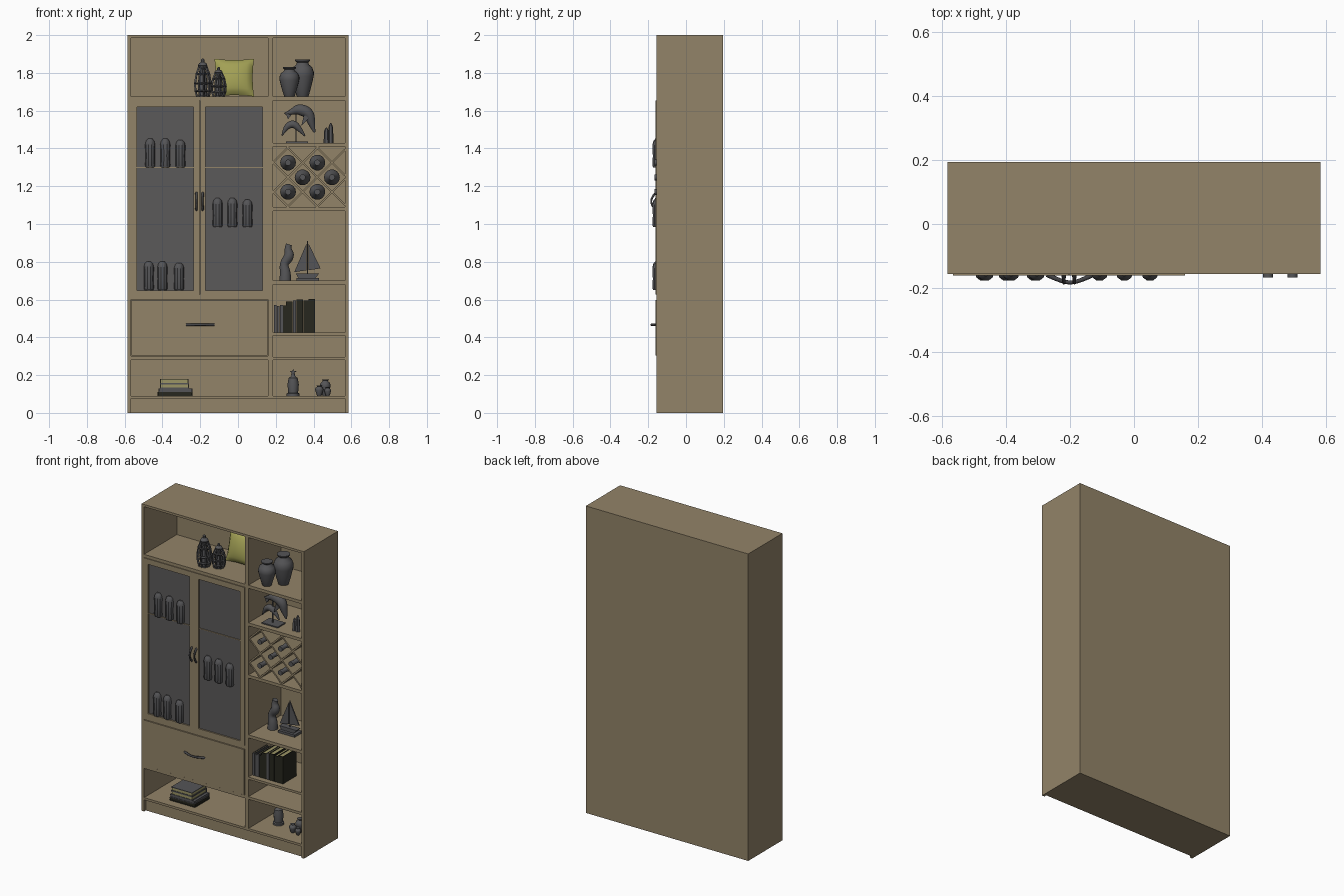
import bpy, bmesh, math
from mathutils import Vector, Matrix

if "Cube" in bpy.data.objects:
    bpy.data.objects.remove(bpy.data.objects["Cube"])


def material(name, r, g, b):
    m = bpy.data.materials.new(name)
    m.diffuse_color = (r, g, b, 1)
    m.use_nodes = True
    m.node_tree.nodes["Principled BSDF"].inputs["Base Color"].default_value = m.diffuse_color
    return m


WOOD = material("wood", 0.29, 0.23, 0.14)
GLASS = material("smoked_glass", 0.105, 0.1, 0.1)
GREY = material("grey_ceramic", 0.09, 0.09, 0.095)
METAL = material("dark_metal", 0.06, 0.06, 0.065)
GREEN = material("cushion_green", 0.36, 0.35, 0.09)
PAGES = material("book_pages", 0.33, 0.30, 0.13)
BLACK = material("black_cover", 0.02, 0.02, 0.013)


def finish(name, bm, mats, smooth=None):
    bmesh.ops.recalc_face_normals(bm, faces=bm.faces)
    me = bpy.data.meshes.new(name)
    bm.to_mesh(me)
    bm.free()
    for m in mats:
        me.materials.append(m)
    if smooth:
        me.shade_smooth()
        me.set_sharp_from_angle(angle=math.radians(smooth))
    ob = bpy.data.objects.new(name, me)
    bpy.context.collection.objects.link(ob)
    return ob


def boxes(name, items, *mats):
    """items: (x0, x1, y0, y1, z0, z1[, material index])"""
    bm = bmesh.new()
    for it in items:
        x0, x1, y0, y1, z0, z1 = it[:6]
        mat = Matrix.Translation(((x0 + x1) / 2, (y0 + y1) / 2, (z0 + z1) / 2)) @ \
            Matrix.Diagonal((x1 - x0, y1 - y0, z1 - z0, 1))
        vs = bmesh.ops.create_cube(bm, size=1, matrix=mat)["verts"]
        if len(it) > 6:
            for f in {f for v in vs for f in v.link_faces}:
                f.material_index = it[6]
    return finish(name, bm, mats)


def lathe(name, profile, loc, mat=GREY, n=16, smooth=40):
    bm = bmesh.new()
    rings = [[bm.verts.new((r * math.cos(2 * math.pi * i / n), r * math.sin(2 * math.pi * i / n), z))
              for i in range(n)] for r, z in profile]
    for a, b in zip(rings, rings[1:]):
        for i in range(n):
            bm.faces.new((a[i], a[(i + 1) % n], b[(i + 1) % n], b[i]))
    bm.faces.new(rings[0])
    bm.faces.new(rings[-1])
    ob = finish(name, bm, [mat], smooth)
    ob.location = loc
    return ob


def prism(name, pts, y0, y1, mat):
    """Outline in x-z, extruded along y."""
    bm = bmesh.new()
    f = bm.faces.new([bm.verts.new((x, y0, z)) for x, z in pts])
    ext = bmesh.ops.extrude_face_region(bm, geom=[f])["geom"]
    bmesh.ops.translate(bm, vec=(0, y1 - y0, 0), verts=[v for v in ext if isinstance(v, bmesh.types.BMVert)])
    return finish(name, bm, [mat])


def tube(name, pts, mat, res=3):
    """Smooth tube through (x, y, z, radius) points."""
    cu = bpy.data.curves.new(name + "_path", "CURVE")
    cu.dimensions = "3D"
    cu.bevel_depth, cu.bevel_resolution, cu.resolution_u, cu.use_fill_caps = 1, res, 4, True
    sp = cu.splines.new("NURBS")
    sp.points.add(len(pts) - 1)
    for p, (x, y, z, r) in zip(sp.points, pts):
        p.co, p.radius = (x, y, z, 1), r
    sp.use_endpoint_u, sp.order_u = True, 3
    tmp = bpy.data.objects.new(name + "_tmp", cu)
    bpy.context.collection.objects.link(tmp)
    dg = bpy.context.evaluated_depsgraph_get()
    me = bpy.data.meshes.new_from_object(tmp.evaluated_get(dg))
    bpy.data.objects.remove(tmp)
    bm = bmesh.new()
    bm.from_mesh(me)
    bpy.data.meshes.remove(me)
    return finish(name, bm, [mat], 50)


# Carcass
F, B, XL, XR, M0, M1 = -0.157, 0.195, -0.567, 0.567, 0.16, 0.185
boxes("side_panels", [(-0.585, XL, F, B, 0, 2), (XR, 0.585, F, B, 0, 2)], WOOD)
boxes("top_panel", [(XL, XR, F, B, 1.985, 2)], WOOD)
boxes("back_panel", [(XL, XR, 0.18, B, 0, 1.985)], WOOD)
boxes("plinth", [(XL, XR, F + 0.018, 0.18, 0, 0.075)], WOOD)
boxes("bottom_shelf", [(XL, XR, F, 0.18, 0.075, 0.09)], WOOD)
boxes("divider", [(M0, M1, F, 0.18, 0.09, 1.985)], WOOD)
boxes("left_shelves", [(XL, M0, F, 0.18, a, b) for a, b in
                       ((1.655, 1.675), (0.60, 0.626), (0.28, 0.30))], WOOD)
boxes("right_shelves", [(M1, XR, F, 0.18, a, b) for a, b in
                        ((1.655, 1.675), (1.41, 1.43), (1.07, 1.09), (0.68, 0.70),
                         (0.41, 0.425), (0.28, 0.297))], WOOD)

# Glazed doors, drawer and handles
for side, x0, x1 in (("left", -0.567, -0.205), ("right", -0.202, 0.16)):
    D0, D1, w = -0.162, -0.142, 0.031
    boxes(side + "_door_frame", [(x0, x0 + w, D0, D1, 0.626, 1.655), (x1 - w, x1, D0, D1, 0.626, 1.655),
                                 (x0 + w, x1 - w, D0, D1, 0.626, 0.647),
                                 (x0 + w, x1 - w, D0, D1, 1.62, 1.655)], WOOD)
    boxes(side + "_door_glass", [(x0 + w, x1 - w, -0.153, -0.148, 0.647, 1.62)], GLASS)
    boxes(side + "_inner_shelf", [(x0 + w, x1 - w, -0.159, 0.18, 1.297, 1.301)], WOOD)
boxes("drawer_front", [(-0.563, 0.157, -0.162, -0.14, 0.303, 0.598)], WOOD)
for side, x in (("left", -0.22), ("right", -0.187)):
    tube(side + "_door_handle", [(x, -0.158, 1.075, .007), (x, -0.172, 1.085, .006), (x, -0.188, 1.12, .005),
                                 (x, -0.172, 1.155, .006), (x, -0.158, 1.165, .007)], METAL)
tube("drawer_handle", [(-0.272, -0.158, .467, .008), (-0.255, -0.168, .467, .007), (-0.2, -0.188, .467, .006),
                       (-0.145, -0.168, .467, .007), (-0.128, -0.158, .467, .008)], METAL)

# Bottles showing through the doors
for z, xs in ((1.30, (-.465, -.385, -.305)), (0.985, (-.108, -.03, .05)), (0.65, (-.472, -.4, -.312))):
    for i, x in enumerate(xs):
        h = 1 - 0.05 * (i == 2)
        lathe("cabinet_bottle", [(.023, 0), (.027, .01), (.025, .06), (.027, .12 * h),
                                 (.022, .14 * h), (.011, .152 * h)], (x, -0.152, z), n=10, smooth=30)

# Wine rack: diagonal boards clipped to the opening
bm = bmesh.new()
ZL, ZH = 1.09, 1.41
for s, offsets in ((-1, (1.356, 1.512, 1.667, 1.823)), (1, (0.672, 0.828, 0.983, 1.14))):
    for c in offsets:                         # z = c + s * x
        ends = sorted(((ZL - c) / s, (ZH - c) / s))
        xa, xb = max(ends[0], M1), min(ends[1], XR)
        mid = (xa + xb) / 2
        mat = Matrix.Translation((mid, 0.015, c + s * mid)) @ \
            Matrix.Rotation(-s * math.pi / 4, 4, "Y") @ \
            Matrix.Diagonal(((xb - xa) * math.sqrt(2), 0.33, 0.01, 1))
        bmesh.ops.create_cube(bm, size=1, matrix=mat)
finish("wine_rack", bm, [WOOD])
for x, z in ((.265, 1.325), (.42, 1.325), (.342, 1.247), (.497, 1.247), (.265, 1.17), (.42, 1.17)):
    front = 0.13 if x > 0.4 else 0.14
    ob = lathe("wine_bottle", [(.038, 0), (.042, .008), (.042, .17), (.034, .195), (.016, .218), (.013, .27),
                               (.016, .272), (.016, .297)], (x, front, z), n=14)
    ob.rotation_euler.x = math.pi / 2

# Woven vases and cushion
for x, y, h in ((-.187, -.08, .2), (-.103, -.05, .155)):
    w = 0.043 if h > .18 else 0.038
    ob = lathe("woven_vase", [(w * .75, 0), (w * .95, .15 * h), (w, .35 * h), (w * .8, .6 * h),
                              (w * .5, .78 * h)], (x, y, 1.675), n=9, smooth=None)
    mod = ob.modifiers.new("weave", "WIREFRAME")
    mod.thickness = 0.011
    lathe("woven_vase_core", [(w * .5, 0), (w * .6, .35 * h), (w * .3, .78 * h), (w * .6, .82 * h),
                              (w * .45, .88 * h), (w * .2, .91 * h), (w * .22, .97 * h), (w * .1, h)],
          (x, y, 1.675), n=10)
bm = bmesh.new()
for sgn in (-1, 1):
    for v in bmesh.ops.create_grid(bm, x_segments=12, y_segments=12, size=1)["verts"]:
        u, t = v.co.x, v.co.y
        bulge = 0.04 * ((1 - u * u) * (1 - t * t)) ** 0.5 if abs(u) < .999 and abs(t) < .999 else 0
        v.co = Vector((u * .105 * (.93 + .07 * t * t), sgn * bulge, t * .103 * (.93 + .07 * u * u)))
bmesh.ops.remove_doubles(bm, verts=bm.verts, dist=1e-5)
cushion = finish("cushion", bm, [GREEN], 60)
cushion.location = (-.02, .075, 1.775)
cushion.rotation_euler.x = math.radians(-14)

# Vases
URN = [(.5, 0), (.55, .03), (.75, .25), (.98, .55), (1, .66), (.85, .79), (.55, .87), (.5, .92), (.66, .97), (.66, 1)]
for x, y, z, r, h in ((.272, -.09, 1.675, .053, .155), (.342, -.02, 1.675, .06, .195),
                      (.43, -.05, .09, .022, .055), (.462, -.02, .09, .028, .088), (.475, -.06, .09, .018, .045)):
    lathe("urn", [(a * r, b * h) for a, b in URN], (x, y, z), n=20)

# Leaping fish sculpture and two obelisks
Y = -0.08
tube("large_fish", [(.245, Y, 1.585, .004), (.28, Y, 1.59, .014), (.32, Y, 1.61, .031), (.375, Y, 1.59, .032),
                    (.39, Y, 1.53, .02), (.405, Y, 1.485, .005)], GREY)
tube("small_fish", [(.233, Y, 1.467, .003), (.25, Y, 1.51, .015), (.29, Y, 1.535, .022),
                    (.325, Y, 1.505, .016), (.355, Y, 1.465, .003)], GREY)
prism("fish_fins", [(.25, 1.59), (.285, 1.612), (.30, 1.595), (.285, 1.58), (.265, 1.555)], Y - .006, Y + .006, GREY)
prism("side_fin", [(.35, 1.58), (.375, 1.56), (.335, 1.52)], Y - .03, Y - .018, GREY)
boxes("fish_stand", [(.255, .37, Y - .04, Y + .04, 1.43, 1.437), (.305, .311, Y - .003, Y + .003, 1.437, 1.59)], GREY)
for x, h in ((.468, .08), (.491, .105)):
    lathe("obelisk", [(.015, 0), (.012, h * .8), (.003, h)], (x, -.085, 1.43), n=6, smooth=None)

# Abstract figure and sailing boat
tube("abstract_figure", [(.25, 0, .70, .032), (.252, 0, .74, .031), (.24, 0, .79, .022), (.275, 0, .83, .03),
                         (.262, 0, .87, .018), (.27, 0, .892, .017)], GREY)
prism("boat_hull", [(.32, .715), (.305, .738), (.43, .738), (.41, .715)], -.012, .028, GREY)
boxes("boat_base", [(.31, .43, -.03, .045, .70, .715)], GREY)
boxes("boat_mast", [(.366, .371, .005, .011, .738, .91)], GREY)
prism("boat_fore_sail", [(.362, .895), (.298, .745), (.362, .755)], .004, .012, GREY)
prism("boat_main_sail", [(.372, .90), (.372, .755), (.437, .765)], .004, .012, GREY)

# Upright books, spines to the front
x = 0.19
for w, h, mat in ((.014, .145, GREY), (.014, .14, GREY), (.015, .147, GREY), (.014, .143, BLACK), (.033, .165, BLACK),
                  (.018, .17, GREY), (.034, .175, BLACK), (.026, .17, BLACK), (.034, .177, BLACK)):
    y0, y1, z0, z1, c = -.12, .02, .425, .425 + h, .003
    boxes("upright_book", [(x, x + c, y0, y1, z0, z1), (x + w - c, x + w, y0, y1, z0, z1),
                           (x + c, x + w - c, y0, y0 + c, z0, z1),
                           (x + c, x + w - c, y0 + c, y1 - .004, z0 + .004, z1 - .004, 1)], mat, PAGES)
    x += w + .002

# Book stack, page edges to the front
for x0, x1, z0, z1, mat in ((-.425, -.24, .09, .11, BLACK), (-.42, -.242, .11, .13, GREY),
                            (-.412, -.26, .13, .155, GREY), (-.412, -.262, .155, .18, GREY)):
    y0, y1, c = -.10, .05, .004
    inner = 0 if z0 < .12 else 1
    boxes("stacked_book", [(x0, x1, y0, y1, z0, z0 + c), (x0, x1, y0, y1, z1 - c, z1),
                           (x0, x1, y1 - c, y1, z0 + c, z1 - c),
                           (x0 + .003, x1 - .003, y0 + .003, y1 - c, z0 + c, z1 - c, inner)], mat, PAGES)

# Jar with star finial
lathe("finial_jar", [(.034, 0), (.034, .012), (.026, .016), (.03, .06), (.024, .095), (.01, .105), (.006, .118)],
      (.292, 0, .09), n=12)
prism("star_finial", [(.292 + r * math.sin(i * math.pi / 5), .215 + r * math.cos(i * math.pi / 5))
                      for i in range(10) for r in [(.018, .008)[i % 2]]], -.004, .004, GREY)
